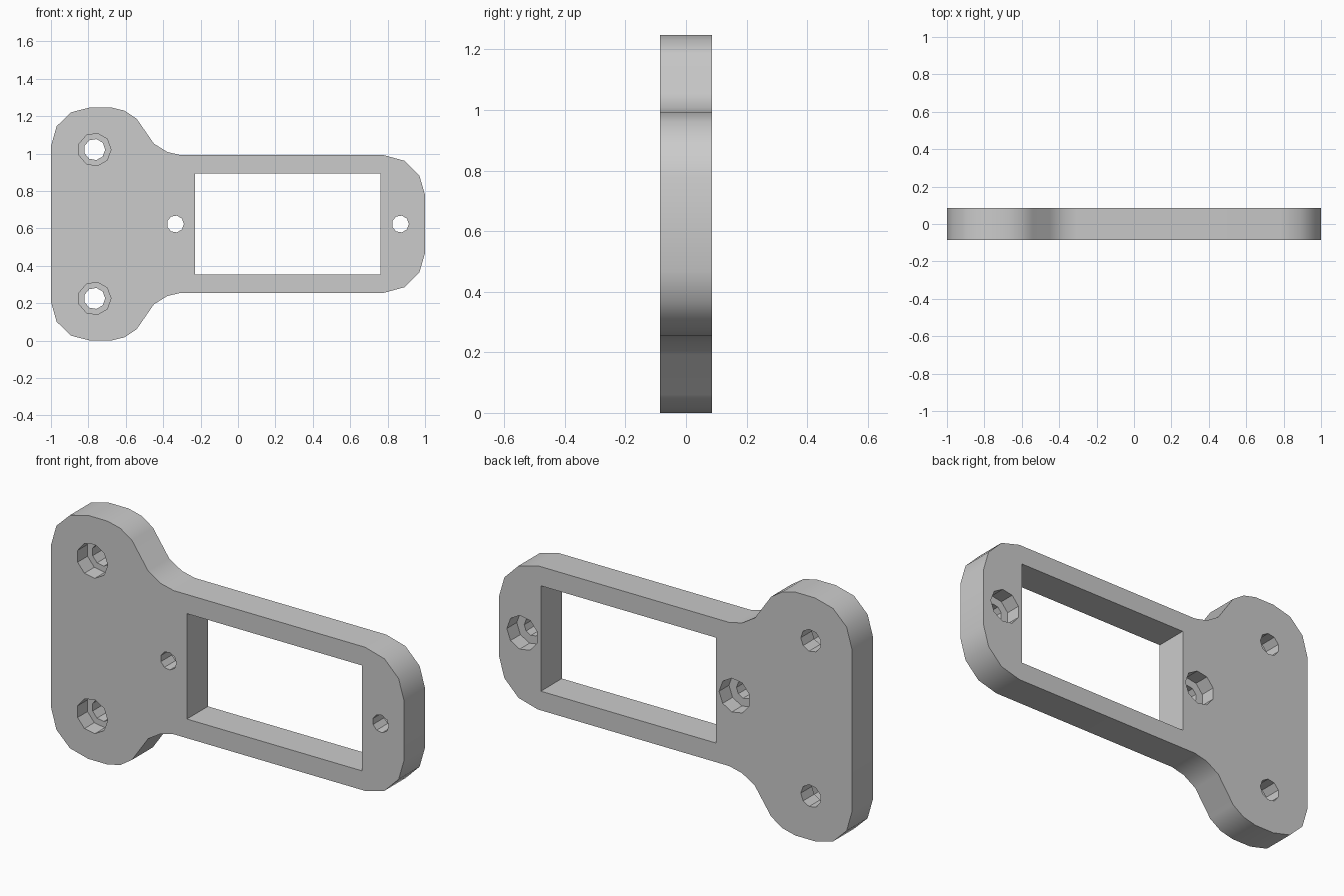
import bpy, bmesh, math
from mathutils import Matrix, Vector

if "Cube" in bpy.data.objects:
    bpy.data.objects.remove(bpy.data.objects["Cube"])

MID_Z = 0.6235      # height of the plate's line of symmetry
HALF_T = 0.085      # half the plate thickness
POCKET = 0.08       # depth of the wide screw and nut pockets

grey = bpy.data.materials.new("plain grey")
grey.use_nodes = True
colour = (0.6, 0.6, 0.6, 1)
grey.diffuse_color = colour
grey.node_tree.nodes["Principled BSDF"].inputs["Base Color"].default_value = colour


def make_object(name, bm):
    bmesh.ops.recalc_face_normals(bm, faces=bm.faces)
    mesh = bpy.data.meshes.new(name)
    bm.to_mesh(mesh)
    bm.free()
    mesh.materials.append(grey)
    obj = bpy.data.objects.new(name, mesh)
    bpy.context.collection.objects.link(obj)
    return obj


def prism(name, points, y0, y1):
    """Extrude an x, z polygon from y0 to y1."""
    bm = bmesh.new()
    face = bm.faces.new([bm.verts.new((x, y0, MID_Z + z)) for x, z in points])
    new = bmesh.ops.extrude_face_region(bm, geom=[face])["geom"]
    verts = [g for g in new if isinstance(g, bmesh.types.BMVert)]
    bmesh.ops.translate(bm, verts=verts, vec=Vector((0, y1 - y0, 0)))
    return make_object(name, bm)


def drill(x, z, radius, y0, y1):
    """Nine-sided hole cutter along y."""
    step = math.tau / 9
    points = [(x + radius * math.cos(i * step), z + radius * math.sin(i * step))
              for i in range(9)]
    return prism("hole_cutter", points, y0, y1)


# Plate outline: upper half, mirrored below
upper = [(-1, 0.417), (-0.97, 0.522), (-0.893, 0.597), (-0.79, 0.6235),
         (-0.68, 0.6235), (-0.607, 0.606), (-0.542, 0.563), (-0.45, 0.43),
         (-0.378, 0.385), (-0.305, 0.368), (0.78, 0.368), (0.89, 0.338),
         (0.97, 0.258), (1, 0.155)]
plate = prism("mounting_plate", upper + [(x, -z) for x, z in reversed(upper)],
              -HALF_T, HALF_T)

# Rectangular window
x0, x1, h = -0.23, 0.763, 0.27
cutters = [prism("window_cutter", [(x0, -h), (x1, -h), (x1, h), (x0, h)], -0.2, 0.2)]

# Wide-flange holes, with pockets on the front
for side in (-1, 1):
    cutters.append(drill(-0.767, side * 0.398, 0.057, -0.2, 0.2))
    cutters.append(drill(-0.767, side * 0.398, 0.088, -0.2, POCKET - HALF_T))

# Holes beside the window, with pockets on the back
for x in (-0.335, 0.868):
    cutters.append(drill(x, 0, 0.0455, -0.2, 0.2))
    cutters.append(drill(x, 0, 0.088, HALF_T - POCKET, 0.2))

# Cut every opening, then discard the cutters
bpy.context.view_layer.objects.active = plate
plate.select_set(True)
for cutter in cutters:
    mod = plate.modifiers.new("cut", 'BOOLEAN')
    mod.operation = 'DIFFERENCE'
    mod.solver = 'EXACT'
    mod.object = cutter
    bpy.ops.object.modifier_apply(modifier=mod.name)
    bpy.data.objects.remove(cutter)

# Rounded outline shades smoothly; holes and rims stay sharp
bpy.ops.object.shade_smooth_by_angle(angle=math.radians(35))
